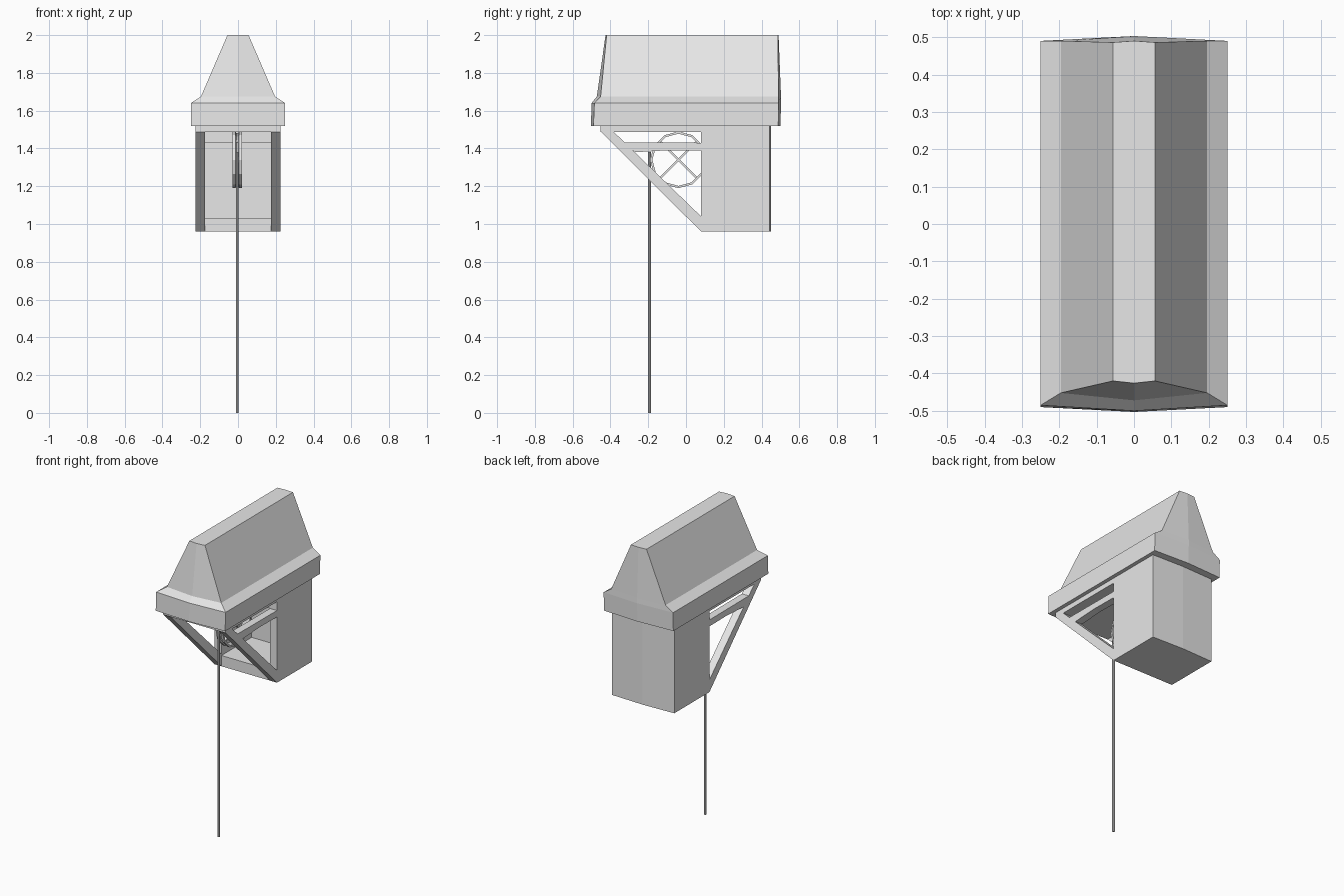
import bpy, bmesh
from math import cos, sin, pi, sqrt
from mathutils import Matrix

if "Cube" in bpy.data.objects:
    bpy.data.objects.remove(bpy.data.objects["Cube"])

grey = bpy.data.materials.new("light_grey")
grey.use_nodes = True
colour = (0.8, 0.8, 0.8, 1)
grey.diffuse_color = colour
grey.node_tree.nodes["Principled BSDF"].inputs["Base Color"].default_value = colour


def finish(name, bm):
    bmesh.ops.recalc_face_normals(bm, faces=bm.faces)
    mesh = bpy.data.meshes.new(name)
    bm.to_mesh(mesh)
    bm.free()
    mesh.materials.append(grey)
    obj = bpy.data.objects.new(name, mesh)
    bpy.context.collection.objects.link(obj)
    return obj


def loft(name, rings, closed=False):
    """Skin matching rings; cap the ends, or join last to first."""
    bm = bmesh.new()
    loops = [[bm.verts.new(p) for p in ring] for ring in rings]
    pairs = list(zip(loops, loops[1:]))
    if closed:
        pairs.append((loops[-1], loops[0]))
    else:
        bm.faces.new(loops[0])
        bm.faces.new(loops[-1])
    n = len(loops[0])
    for a, b in pairs:
        for i in range(n):
            j = (i + 1) % n
            bm.faces.new((a[i], a[j], b[j], b[i]))
    return finish(name, bm)


def side_prism(name, profile, x0, x1):
    return loft(name, [[(x, y, z) for y, z in profile] for x in (x0, x1)])


def plan_prism(name, plan, z0, z1):
    return loft(name, [[(x, y, z) for x, y in plan] for z in (z0, z1)])


def box_plan(w, y0, y1):
    return [(-w, y0), (w, y0), (w, y1), (-w, y1)]


# Roof: bowed gables, skirt, flared eave and flat ridge
# z, half width, front corner, front centre, back corner, back centre
levels = [(1.52, 0.25, -0.49, -0.503, 0.488, 0.5),
          (1.64, 0.25, -0.485, -0.5, 0.49, 0.503),
          (1.675, 0.196, -0.452, -0.472, 0.49, 0.503),
          (2.0, 0.056, -0.42, -0.426, 0.486, 0.49)]
loft("roof", [[(-w, fc, z), (0, fm, z), (w, fc, z), (w, bc, z), (0, bm, z), (-w, bc, z)]
              for z, w, fc, fm, bc, bm in levels])

# Ceiling plate under the roof
plan_prism("ceiling_plate", box_plan(0.225, -0.452, 0.1), 1.487, 1.525)

# Hollow cabin, open to the front
w, t = 0.225, 0.175
plan_prism("cabin_walls", [(-w, 0.08), (-w, 0.442), (0, 0.45), (w, 0.442), (w, 0.08),
                           (t, 0.08), (t, 0.39), (-t, 0.39), (-t, 0.08)], 0.96, 1.525)
plan_prism("cabin_floor", box_plan(t, 0.08, 0.39), 0.96, 1.03)
plan_prism("cabin_ceiling", box_plan(t, 0.08, 0.39), 1.43, 1.525)

# Side brackets: diagonal brace and middle rail
for side, s in (("left", 1), ("right", -1)):
    side_prism(side + "_brace", [(0.08, 0.96), (0.08, 1.04), (-0.385, 1.49), (-0.452, 1.49)],
               s * t, s * w)
    side_prism(side + "_rail", [(-0.27, 1.38), (-0.1, 1.39), (0.085, 1.388),
                                (0.085, 1.43), (-0.33, 1.432)], s * t, s * w)

# Grooved pulley wheel
cx, cy, cz, radius = -0.004, -0.04, 1.34, 0.15
section = [(-0.025, 0.138), (-0.025, radius), (-0.009, radius), (-0.005, 0.141),
           (0.005, 0.141), (0.009, radius), (0.025, radius), (0.025, 0.138)]
sides = 12
loft("pulley_rim", [[(cx + x, cy + r * cos(2 * pi * i / sides), cz + r * sin(2 * pi * i / sides))
                     for x, r in section] for i in range(sides)], closed=True)

# Crossed spokes
reach = 0.139 / sqrt(2)
for name, s in (("spoke_rising", 1), ("spoke_falling", -1)):
    d = 0.004
    side_prism(name, [(cy - reach - d, cz - s * (reach - d)), (cy - reach + d, cz - s * (reach + d)),
                      (cy + reach + d, cz + s * (reach - d)), (cy + reach - d, cz + s * (reach + d))],
               cx - 0.01, cx + 0.01)

# Hanging rope
bm = bmesh.new()
bmesh.ops.create_cone(bm, cap_ends=True, segments=8, radius1=0.0075, radius2=0.0075, depth=1.38,
                      matrix=Matrix.Translation((cx, -0.193, 0.69)))
finish("rope", bm)
